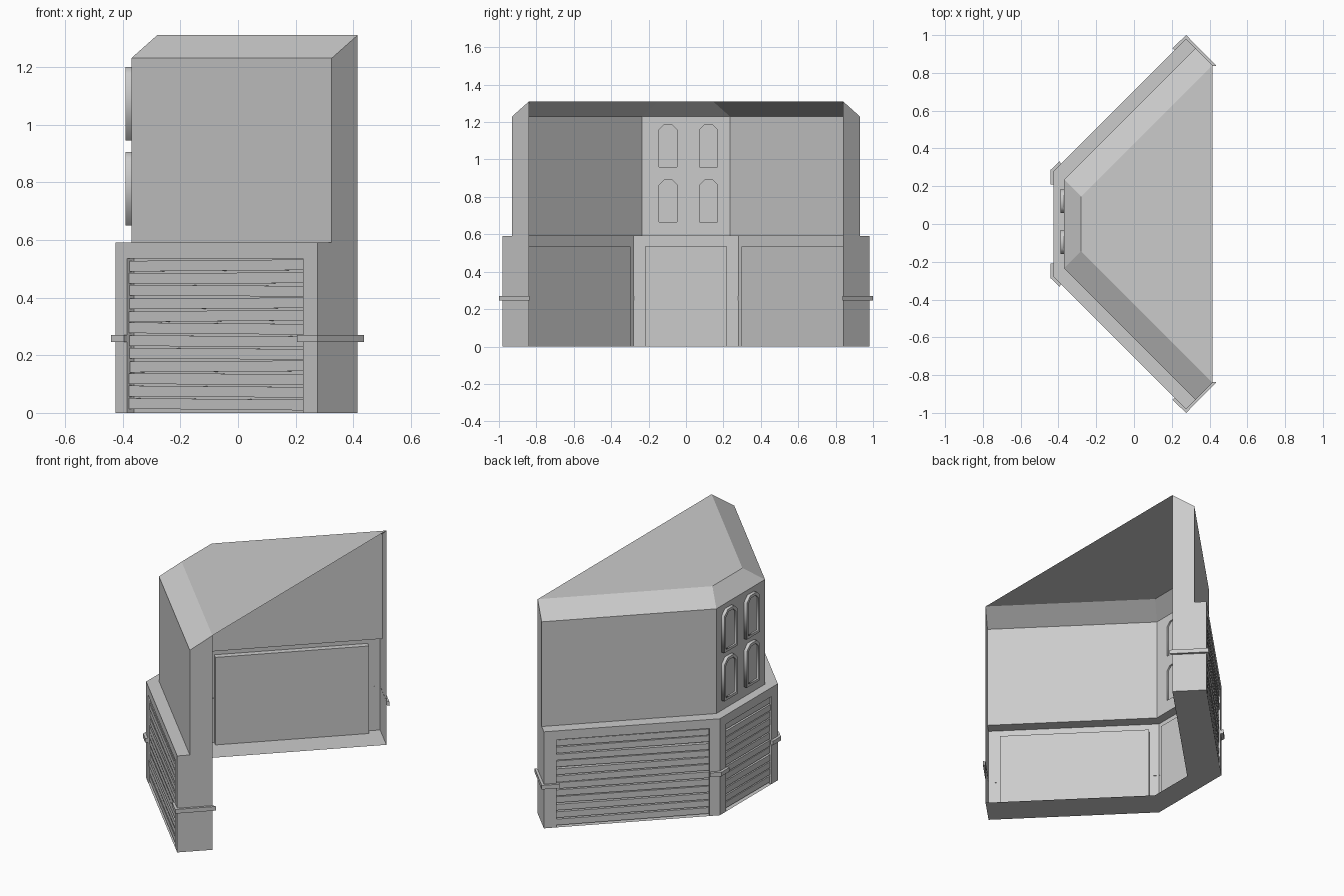
import bpy, bmesh, math, random
from mathutils import Vector, Matrix

if "Cube" in bpy.data.objects:
    bpy.data.objects.remove(bpy.data.objects["Cube"])

random.seed(4)

# Plan outlines: lower wall, upper wall, roof edge (four stations each)
def plan(x1, y1, x2, y2):
    return [Vector((x2, -y2, 0)), Vector((x1, -y1, 0)), Vector((x1, y1, 0)), Vector((x2, y2, 0))]

LOW = plan(-0.425, 0.28, 0.275, 0.98)
UP = plan(-0.37, 0.235, 0.325, 0.93)
ROOF = plan(-0.28, 0.145, 0.415, 0.84)
SILL, EAVE, TOP = 0.59, 1.23, 1.31


def at(p, z):
    return Vector((p.x, p.y, z))


def mesh_object(name, polys):
    bm = bmesh.new()
    for poly in polys:
        bm.faces.new([bm.verts.new(p) for p in poly])
    bmesh.ops.remove_doubles(bm, verts=bm.verts, dist=1e-4)
    bmesh.ops.recalc_face_normals(bm, faces=bm.faces)
    me = bpy.data.meshes.new(name)
    bm.to_mesh(me)
    bm.free()
    ob = bpy.data.objects.new(name, me)
    bpy.context.collection.objects.link(ob)
    return ob


def strip(a, za, b, zb, i):
    return [at(a[i], za), at(a[i + 1], za), at(b[i + 1], zb), at(b[i], zb)]


# Thin shell: bottom rim, sill ledge, side walls, eaves, roof and end caps
shell = [[at(p, TOP) for p in ROOF]]
for i in range(3):
    shell += [strip(ROOF, 0, LOW, 0, i), strip(LOW, SILL, UP, SILL, i), strip(UP, EAVE, ROOF, TOP, i)]
    if i != 1:
        shell.append(strip(UP, SILL, UP, EAVE, i))
for i in (0, 3):
    shell.append([at(LOW[i], 0), at(LOW[i], SILL), at(UP[i], SILL), at(UP[i], EAVE),
                  at(ROOF[i], TOP), at(ROOF[i], 0)])
mesh_object("bay_shell", shell)


# Lower walls: frame with recessed opening, filled with slightly crooked planks
def lower_wall(name, a, b, ma, mb, depth=0.035, head=0.535, planks=12):
    d = (b - a).normalized()
    n = Vector((d.y, -d.x, 0))
    p, q = a + d * ma, b - d * mb
    if n.x < 0:
        n = -n
    pi, qi = p + n * depth, q + n * depth
    mesh_object(name + "_frame", [
        [at(a, 0), at(p, 0), at(p, head), at(p, SILL), at(a, SILL)],
        [at(q, 0), at(b, 0), at(b, SILL), at(q, SILL), at(q, head)],
        [at(p, head), at(q, head), at(q, SILL), at(p, SILL)],
        [at(p, 0), at(pi, 0), at(pi, head), at(p, head)],
        [at(q, 0), at(qi, 0), at(qi, head), at(q, head)],
        [at(p, head), at(q, head), at(qi, head), at(pi, head)],
        [at(pi, 0), at(qi, 0), at(qi, head), at(pi, head)]])
    bm = bmesh.new()
    pitch = (head - 0.01) / planks
    length = (q - p).length
    for k in range(planks):
        mid = (p + q) / 2 + n * (0.02 + random.uniform(-0.003, 0.003))
        mid.z = 0.008 + pitch * (k + 0.5)
        rot = Matrix((d, n, Vector((0, 0, 1)))).transposed().to_4x4()
        tilt = Matrix.Rotation(random.uniform(-0.008, 0.008), 4, 'Y')
        size = Matrix.Diagonal((length - 0.004, 0.022, pitch - 0.007, 1))
        bmesh.ops.create_cube(bm, size=1, matrix=Matrix.Translation(mid) @ rot @ tilt @ size)
    me = bpy.data.meshes.new(name + "_planks")
    bmesh.ops.recalc_face_normals(bm, faces=bm.faces)
    bm.to_mesh(me)
    bm.free()
    ob = bpy.data.objects.new(name + "_planks", me)
    bpy.context.collection.objects.link(ob)


lower_wall("near_side", LOW[0], LOW[1], 0.07, 0.057)
lower_wall("middle", LOW[1], LOW[2], 0.06, 0.06)
lower_wall("far_side", LOW[2], LOW[3], 0.057, 0.07)


# Metal bands wrapped round the posts: inner path and outset path
def band(name, inner, outer, z0=0.245, z1=0.27):
    for s, side in ((-1, "near"), (1, "far")):
        ring = [Vector((x, s * y, 0)) for x, y in inner + outer[::-1]]
        n = len(ring)
        polys = []
        for i in range(3 - 1):
            quad = [ring[i], ring[i + 1], ring[n - 2 - i], ring[n - 1 - i]]
            polys += [[at(v, z0) for v in quad], [at(v, z1) for v in quad]]
        for i in range(n):
            a, b = ring[i], ring[(i + 1) % n]
            polys.append([at(a, z0), at(b, z0), at(b, z1), at(a, z1)])
        mesh_object(side + "_" + name, polys)


band("corner_band", [(-0.424, 0.21), (-0.424, 0.279), (-0.384, 0.319)],
     [(-0.441, 0.21), (-0.441, 0.287), (-0.395, 0.332)])
band("end_band", [(0.215, 0.919), (0.275, 0.979), (0.418, 0.836)],
     [(0.204, 0.931), (0.276, 1.0), (0.437, 0.838)])


# Flat filled curve on the middle wall, facing -x (local x = -y, local y = z)
FACING = Matrix(((0, 0, -1), (-1, 0, 0), (0, 1, 0))).to_4x4()


def panel(name, loops, x, half=0.0):
    cu = bpy.data.curves.new(name, 'CURVE')
    cu.dimensions = '2D'
    cu.fill_mode = 'BOTH'
    cu.extrude = half
    for loop in loops:
        sp = cu.splines.new('POLY')
        sp.points.add(len(loop) - 1)
        for pt, (y, z) in zip(sp.points, loop):
            pt.co = (-y, z, 0, 1)
        sp.use_cyclic_u = True
    ob = bpy.data.objects.new(name, cu)
    bpy.context.collection.objects.link(ob)
    ob.matrix_world = Matrix.Translation((x, 0, 0)) @ FACING
    bpy.ops.object.select_all(action='DESELECT')
    ob.select_set(True)
    bpy.context.view_layer.objects.active = ob
    bpy.ops.object.convert(target='MESH')


def arch(cy, z0, inset=0.0):
    w, z1, c = 0.064 - inset, z0 + 0.255 - inset, 0.032 - inset * 0.4
    z0 += inset
    return [(cy - w, z0), (cy + w, z0), (cy + w, z1 - c), (cy + w - c, z1),
            (cy - w + c, z1), (cy - w, z1 - c)]


# Upper middle wall with four chamfered windows
spots = [(cy, z) for cy in (-0.096, 0.121) for z in (0.65, 0.945)]
wall = [(-0.235, SILL), (0.235, SILL), (0.235, EAVE), (-0.235, EAVE)]
panel("middle_upper_wall", [wall] + [arch(*s) for s in spots], -0.37)
for k, s in enumerate(spots):
    panel("window_frame_%d" % k, [arch(*s), arch(*s, 0.016)], -0.38, 0.01)
    panel("window_pane_%d" % k, [arch(*s, 0.015)], -0.38)
